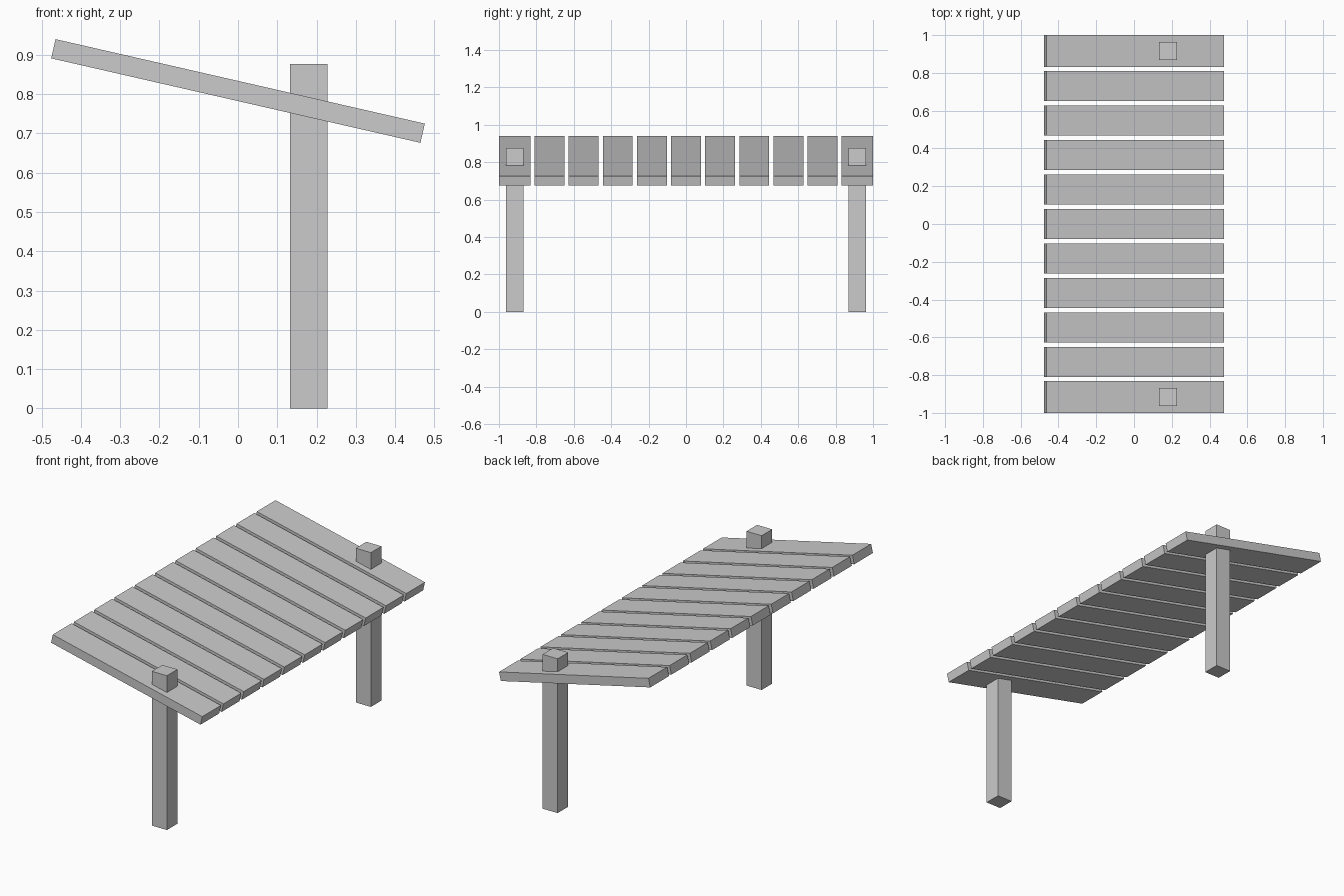
import bpy
from math import atan2

if "Cube" in bpy.data.objects:
    bpy.data.objects.remove(bpy.data.objects["Cube"])


def box(name, center, size, tilt=0.0):
    bpy.ops.mesh.primitive_cube_add(size=1, location=center, rotation=(0, tilt, 0))
    obj = bpy.context.object
    obj.name = name
    obj.scale = size
    bpy.ops.object.transform_apply(location=False, rotation=True, scale=True)
    return obj


# Sloping slats, the two end ones slightly wider
TILT = atan2(0.215, 0.94)
LENGTH, THICK, PITCH = 0.964, 0.05, 0.1825
for i in range(-5, 6):
    end = abs(i) == 5
    y = (0.916 if i > 0 else -0.916) if end else i * PITCH
    box("slat", (0, y, 0.808), (LENGTH, 0.168 if end else 0.16, THICK), TILT)

# Square posts passing up through the end slats
POST, HEIGHT = 0.0945, 0.877
for side in (-1, 1):
    box("post", (0.18, side * 0.916, HEIGHT / 2), (POST, POST, HEIGHT))
